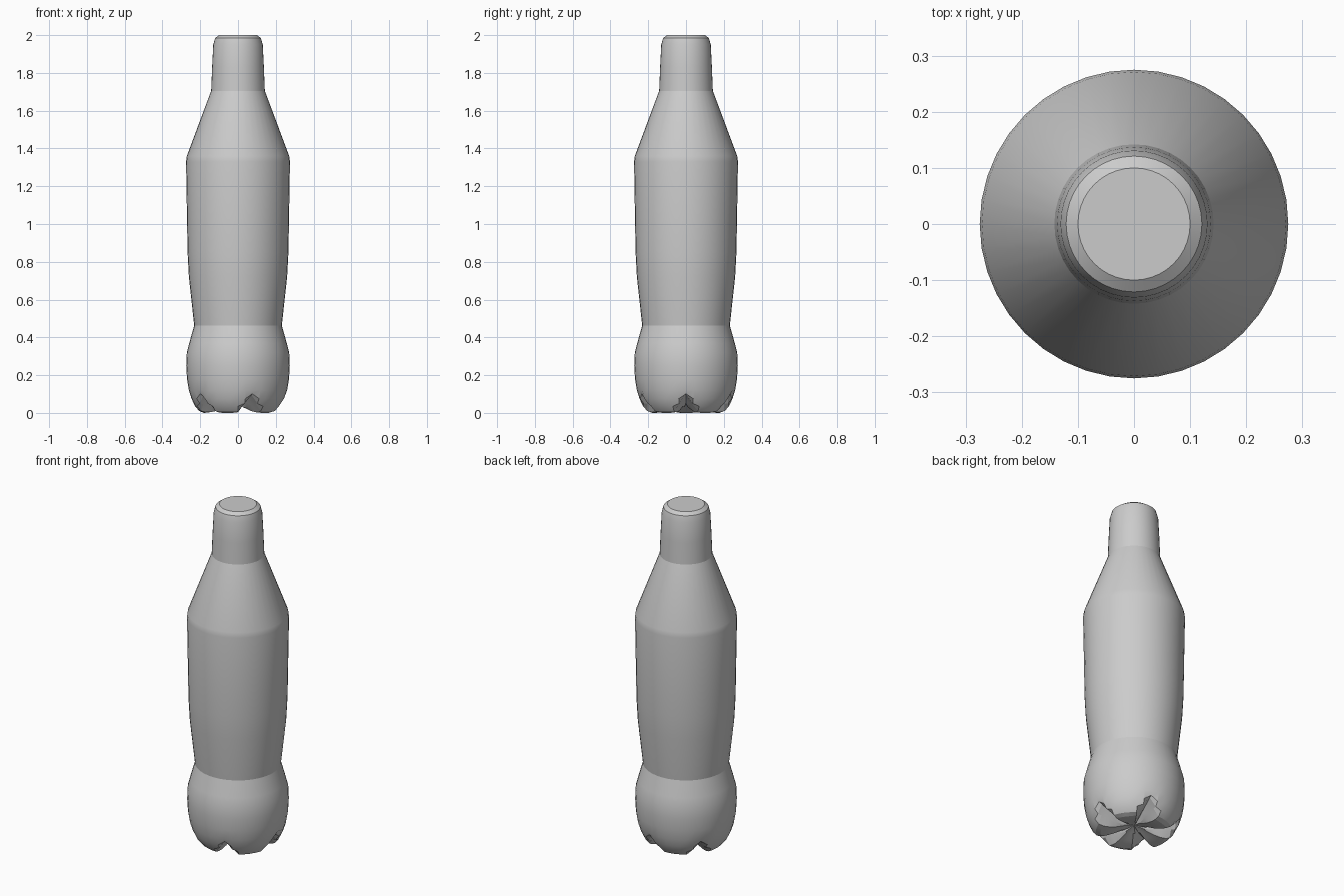
import bpy, bmesh
from math import cos, sin, pi

cube = bpy.data.objects.get("Cube")
if cube:
    bpy.data.objects.remove(cube, do_unlink=True)

SIDES, FEET = 40, 5

grey = bpy.data.materials.new("light grey plastic")
grey.use_nodes = True
grey.diffuse_color = (0.6, 0.6, 0.6, 1)
grey.node_tree.nodes["Principled BSDF"].inputs["Base Color"].default_value = (0.6, 0.6, 0.6, 1)

# Radius and height from the underside up to the cap
profile = [
    (0.06, 0.03), (0.11, 0.012), (0.155, 0.003), (0.18, 0), (0.205, 0.01),
    (0.227, 0.035), (0.246, 0.075), (0.26, 0.12), (0.27, 0.18), (0.274, 0.25),
    (0.271, 0.32), (0.258, 0.37), (0.232, 0.463), (0.26, 0.72), (0.267, 0.85),
    (0.275, 1.33), (0.271, 1.36), (0.142, 1.705), (0.137, 1.83), (0.131, 1.95),
    (0.121, 1.985), (0.1, 2.0),
]


def groove_height(angle, radius):
    """Height of the V grooves that separate the feet."""
    step = 2 * pi / FEET
    off = abs((angle + step / 2) % step - step / 2)
    strength = max(0, 1 - off / 0.33)
    return strength * (0.035 + 0.27 * radius)


# Bottle: a turned body whose base is cut into feet
bm = bmesh.new()
rings = []
for r, z in profile:
    ring = []
    for i in range(SIDES):
        a = 2 * pi * i / SIDES
        height = max(z, groove_height(a, r)) if z < 0.18 else z
        ring.append(bm.verts.new((r * cos(a), r * sin(a), height)))
    rings.append(ring)
for low, high in zip(rings, rings[1:]):
    for i in range(SIDES):
        j = (i + 1) % SIDES
        bm.faces.new((low[i], low[j], high[j], high[i]))

# Underside centre and flat cap top
centre = bm.verts.new((0, 0, 0.045))
for i in range(SIDES):
    bm.faces.new((centre, rings[0][(i + 1) % SIDES], rings[0][i]))
bm.faces.new(rings[-1])
bmesh.ops.recalc_face_normals(bm, faces=bm.faces)

mesh = bpy.data.meshes.new("bottle")
bm.to_mesh(mesh)
bm.free()
mesh.materials.append(grey)
bottle = bpy.data.objects.new("bottle", mesh)
bpy.context.collection.objects.link(bottle)

# Smooth walls, crisp shoulder, waist and neck lines
bpy.ops.object.select_all(action="DESELECT")
bottle.select_set(True)
bpy.context.view_layer.objects.active = bottle
bpy.ops.object.shade_smooth_by_angle(angle=0.3)
